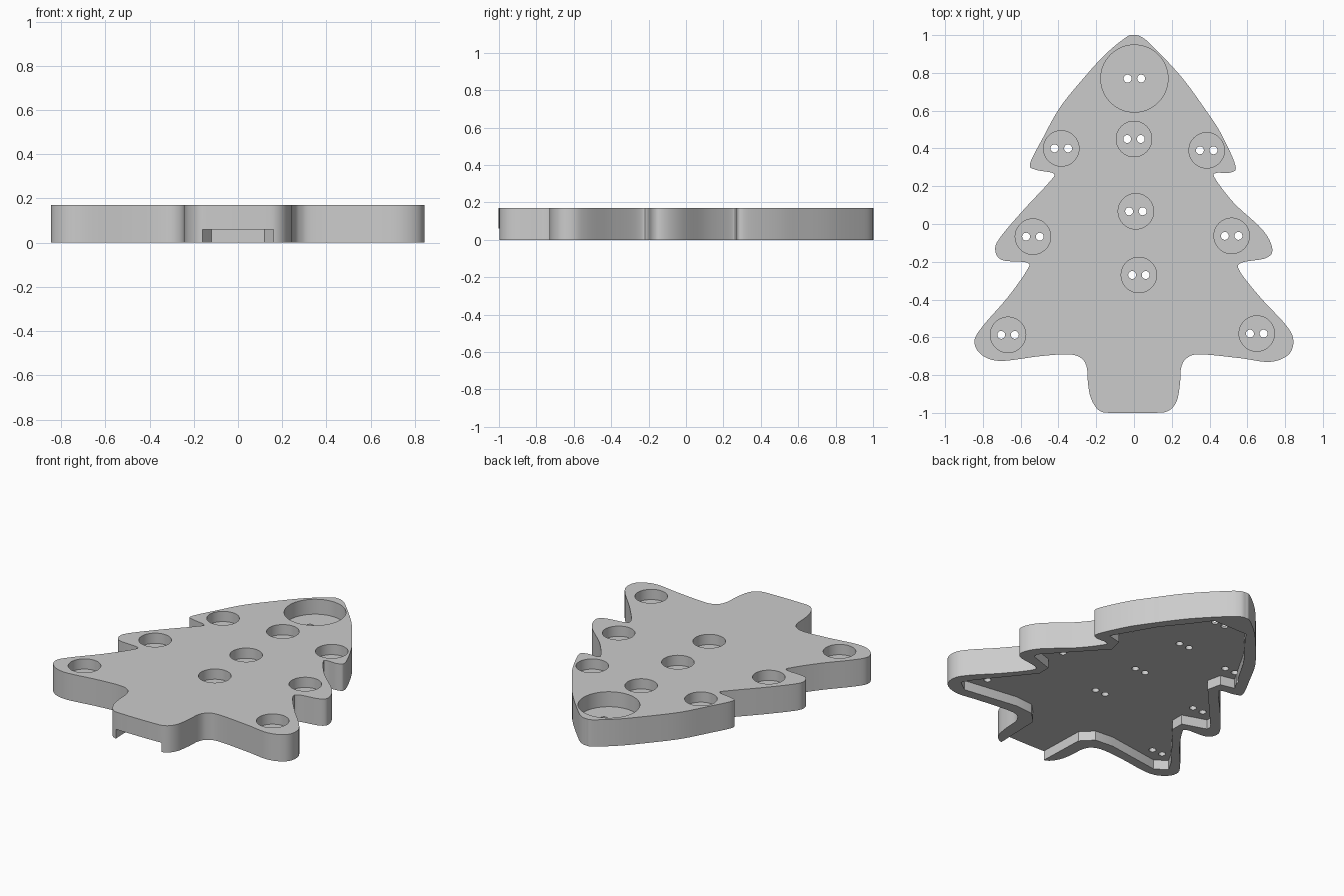
import bpy
import bmesh
from math import cos, sin, tau, radians

start_cube = bpy.data.objects.get("Cube")
if start_cube:
    bpy.data.objects.remove(start_cube, do_unlink=True)

HEIGHT = 0.17
CAVITY = 0.06

grey = bpy.data.materials.new("plain grey")
grey.use_nodes = True
grey.diffuse_color = (0.6, 0.6, 0.6, 1)
grey.node_tree.nodes["Principled BSDF"].inputs["Base Color"].default_value = (0.6, 0.6, 0.6, 1)


def smooth_path(points, steps=6):
    """Closed Catmull-Rom curve through the points."""
    result = []
    count = len(points)
    for i in range(count):
        a, b, c, d = (points[(i + k) % count] for k in (-1, 0, 1, 2))
        for s in range(steps):
            t = s / steps
            result.append(tuple(
                0.5 * (2 * q + (r - p) * t
                       + (2 * p - 5 * q + 4 * r - w) * t ** 2
                       + (3 * q - p - 3 * r + w) * t ** 3)
                for p, q, r, w in zip(a, b, c, d)))
    return result


def circle(centre, radius, sides):
    return [(centre[0] + radius * cos(tau * i / sides),
             centre[1] + radius * sin(tau * i / sides)) for i in range(sides)]


def prisms(name, outlines):
    """One object holding upright prisms, each given as (outline, bottom, top)."""
    bm = bmesh.new()
    for outline, bottom, top in outlines:
        low = [bm.verts.new((x, y, bottom)) for x, y in outline]
        high = [bm.verts.new((x, y, top)) for x, y in outline]
        bm.faces.new(low[::-1])
        bm.faces.new(high)
        count = len(low)
        for i in range(count):
            j = (i + 1) % count
            bm.faces.new((low[i], low[j], high[j], high[i]))
    bmesh.ops.recalc_face_normals(bm, faces=bm.faces)
    mesh = bpy.data.meshes.new(name)
    bm.to_mesh(mesh)
    bm.free()
    mesh.materials.append(grey)
    obj = bpy.data.objects.new(name, mesh)
    bpy.context.collection.objects.link(obj)
    return obj


def carve(target, cutter):
    cutter.hide_render = True
    bpy.context.view_layer.objects.active = target
    mod = target.modifiers.new("carve", "BOOLEAN")
    mod.operation = "DIFFERENCE"
    mod.solver = "EXACT"
    mod.object = cutter
    bpy.ops.object.modifier_apply(modifier=mod.name)
    bpy.data.objects.remove(cutter, do_unlink=True)


# Outline of the tree, from the trunk up the left side to the tip
left_side = [
    (.1, -1), (.18, -.99), (.225, -.94), (.243, -.85), (.25, -.76), (.28, -.71),
    (.35, -.69), (.56, -.71), (.72, -.73), (.82, -.69), (.843, -.61), (.8, -.53),
    (.67, -.39), (.56, -.25), (.57, -.205), (.7, -.18), (.732, -.13), (.68, -.03),
    (.53, .11), (.43, .24), (.435, .27), (.51, .272), (.537, .31), (.46, .48),
    (.375, .61), (.25, .78), (.1, .94), (.04, .99)]

# Back down the right side
right_side = [
    (-.04, .99), (-.15, .9), (-.26, .78), (-.39, .62), (-.48, .46), (-.55, .32),
    (-.52, .287), (-.425, .267), (-.45, .22), (-.58, .08), (-.7, -.06), (-.735, -.13),
    (-.7, -.19), (-.565, -.205), (-.57, -.25), (-.67, -.39), (-.8, -.54),
    (-.845, -.62), (-.81, -.69), (-.71, -.725), (-.5, -.7), (-.35, -.69),
    (-.28, -.71), (-.25, -.76), (-.243, -.85), (-.225, -.93), (-.18, -.99), (-.1, -1)]

body = prisms("tree_body", [(smooth_path(left_side + [(0, 1)] + right_side), 0, HEIGHT)])

# Angular hollow underneath, open at the foot of the trunk
half_hollow = [
    (.16, -1.1), (.16, -1), (.17, -.7), (.24, -.63), (.36, -.62), (.71, -.67),
    (.78, -.62), (.74, -.55), (.5, -.25), (.5, -.17), (.65, -.12), (.65, -.09),
    (.36, .23), (.38, .32), (.47, .34), (.32, .6), (.2, .75), (.12, .86)]
hollow = half_hollow + [(-x, y) for x, y in reversed(half_hollow)]
carve(body, prisms("hollow_cutter", [(hollow, -0.1, CAVITY)]))

# Round pockets in the top, the largest near the tip
star_pocket = (0.002, 0.77)
light_pockets = [
    (0, .45), (.01, .067), (.026, -.27), (-.385, .4), (.385, .39),
    (-.535, -.067), (.517, -.063), (-.667, -.587), (.65, -.58)]
pockets = [(circle(star_pocket, 0.178, 64), 0.075, HEIGHT + 0.1)]
pockets += [(circle(p, 0.094, 48), 0.105, HEIGHT + 0.1) for p in light_pockets]
carve(body, prisms("pocket_cutter", pockets))

# A pair of wire holes through every pocket floor
holes = [(circle((x + side * 0.036, y), 0.021, 20), -0.1, HEIGHT + 0.2)
         for x, y in [star_pocket] + light_pockets for side in (-1, 1)]
carve(body, prisms("wire_hole_cutter", holes))

# Smooth walls with crisp edges
for other in bpy.context.selected_objects:
    other.select_set(False)
body.select_set(True)
bpy.context.view_layer.objects.active = body
bpy.ops.object.shade_smooth_by_angle(angle=radians(30))
